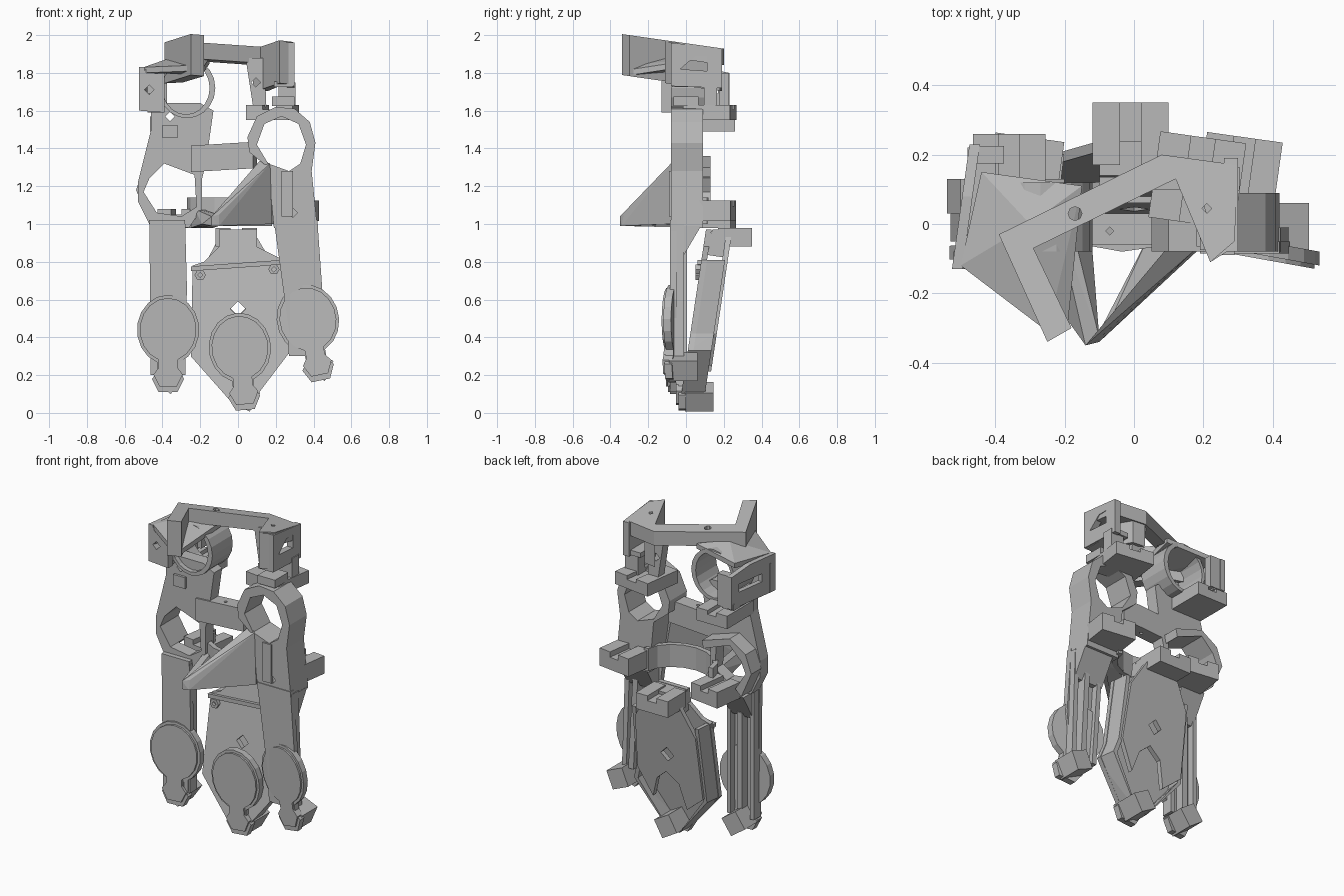
import bpy, bmesh, math
from mathutils import Matrix, Euler, Vector

cube = bpy.data.objects.get("Cube")
if cube:
    bpy.data.objects.remove(cube, do_unlink=True)

GREY = (.48, .48, .48, 1)
grey = bpy.data.materials.new("plain grey")
grey.use_nodes = True
grey.diffuse_color = GREY
grey.node_tree.nodes["Principled BSDF"].inputs["Base Color"].default_value = GREY

AXES = {
    "x": Matrix(((0, 0, 1), (1, 0, 0), (0, 1, 0))).to_4x4(),
    "y": Matrix(((1, 0, 0), (0, 0, 1), (0, 1, 0))).to_4x4(),
    "z": Matrix.Identity(4),
}


def finish(name, bm):
    bmesh.ops.recalc_face_normals(bm, faces=bm.faces)
    mesh = bpy.data.meshes.new(name)
    bm.to_mesh(mesh)
    bm.free()
    mesh.materials.append(grey)
    obj = bpy.data.objects.new(name, mesh)
    bpy.context.collection.objects.link(obj)
    return obj


def plate(name, outline, low, high, holes=(), axis="y", warp=None):
    """Outline with holes, extruded from low to high along an axis."""
    bm = bmesh.new()
    edges = []
    for loop in [outline, *holes]:
        verts = [bm.verts.new((a, b, low)) for a, b in loop]
        edges += [bm.edges.new((v, verts[i - 1])) for i, v in enumerate(verts)]
    bmesh.ops.triangle_fill(bm, use_beauty=True, use_dissolve=False, edges=edges)
    faces = bm.faces[:]
    grown = bmesh.ops.extrude_face_region(bm, geom=faces, use_keep_orig=True)
    for item in grown["geom"]:
        if isinstance(item, bmesh.types.BMVert):
            item.co.z = high
    bmesh.ops.transform(bm, matrix=AXES[axis], verts=bm.verts)
    if warp:
        for v in bm.verts:
            v.co += Vector(warp(v.co))
    return finish(name, bm)


def hull(name, points):
    bm = bmesh.new()
    for p in points:
        bm.verts.new(p)
    bmesh.ops.convex_hull(bm, input=bm.verts)
    return finish(name, bm)


def box(name, center, size, turn=(0, 0, 0)):
    bm = bmesh.new()
    rot = Euler([math.radians(t) for t in turn]).to_matrix().to_4x4()
    place = Matrix.Translation(center) @ rot @ Matrix.Diagonal((*size, 1))
    bmesh.ops.create_cube(bm, size=1, matrix=place)
    return finish(name, bm)


def ellipse(cx, cy, rx, ry, count=16, start=0, sweep=360):
    steps = [math.radians(start + sweep * i / count) for i in range(count)]
    return [(cx + rx * math.cos(t), cy + ry * math.sin(t)) for t in steps]


def diamond(x, z, r=.025):
    return ellipse(x, z, r, r, 4)


def clip(name, x, z, w, h, back, front, turn=0):
    """Grooved mounting clip that reaches backwards."""
    g, d = w * .14, h * .3
    profile = [(-w/2, -h/2), (w/2, -h/2), (w/2, h/2), (g, h/2), (g, h/2 - d),
               (-g, h/2 - d), (-g, h/2), (-w/2, h/2)]
    obj = plate(name, profile, front - back, 0)
    obj.location = (x, back, z)
    obj.rotation_euler.z = math.radians(turn)
    return obj


def finger_pad(name, x, y, z, tilt, lean):
    """Oval pad with a stem, a raised face and a slanted side."""
    oval = ellipse(0, 0, .165, .185, 17, -70, 340)
    stem = [(-.055, -.22), (-.085, -.26), (-.05, -.33),
            (.05, -.33), (.085, -.26), (.055, -.22)]
    c, s = math.cos(math.radians(tilt)), math.sin(math.radians(tilt))
    for layer, scale, near in (("rim", 1, -.01), ("face", .91, -.022)):
        pts = [(x + scale * (a * c - b * s), z + scale * (a * s + b * c))
               for a, b in oval + stem]
        plate(f"{name}_{layer}", pts, y + near, y + .03,
              warp=lambda p: (0, lean * (p.x - x), 0))


# Right-hand column with its polygonal lower opening
plate("right_column", [(-.46, .2), (-.29, .2), (-.27, .65), (-.28, 1.02), (-.47, 1.02)],
      -.08, -.05)
for x in (-.45, -.29):
    box("right_column_rib", (x, -.04, .6), (.025, .07, .8))
box("right_column_rod", (-.37, -.03, .55), (.035, .07, .6))
opening = [(-.5, 1.17), (-.47, 1.24), (-.39, 1.32), (-.23, 1.26),
           (-.22, 1.09), (-.3, 1.04), (-.43, 1.06)]
plate("right_frame", [(-.47, 1), (-.26, .98), (-.19, 1.08), (-.19, 1.24), (-.17, 1.32),
      (-.13, 1.6), (-.2, 1.64), (-.46, 1.64), (-.46, 1.5), (-.53, 1.22), (-.53, 1.12)],
      -.05, .03, [opening, diamond(-.36, 1.57)])
plate("right_opening_wall", [(-.47, 1.02), (-.54, 1.18), (-.5, 1.29), (-.39, 1.36),
      (-.2, 1.3), (-.21, 1.25)] + opening[3::-1] + opening[:-2:-1], .03, .13)
box("right_frame_boss", (-.36, -.04, 1.49), (.08, .05, .07))

# Upper right tube and side clip
plate("right_tube", ellipse(-.27, 1.72, .15, .16, 20), -.08, .12,
      [ellipse(-.275, 1.72, .125, .14, 20)])
plate("side_clip", [(-.13, 1.6), (.23, 1.6), (.23, 1.8), (.08, 1.83), (-.13, 1.83)],
      -.525, -.495, [[(-.02, 1.69), (.17, 1.69), (.17, 1.74), (-.02, 1.74)]], "x",
      lambda p: (.14 * (p.y + .13), 0, 0))
plate("side_clip_front", [(-.52, 1.6), (-.39, 1.59), (-.39, 1.84), (-.48, 1.83),
      (-.52, 1.78)], -.13, -.08, [diamond(-.47, 1.71)])
box("side_clip_back", (-.42, .2, 1.7), (.09, .05, .2))
box("side_clip_floor", (-.44, .05, 1.61), (.08, .34, .04))
hull("arm_gusset", [(x, y, z + t) for t in (0, .03) for x, y, z in (
     (-.44, .15, 1.82), (-.15, .11, 1.85), (-.5, -.12, 1.8), (-.25, -.31, 1.81),
     (-.19, -.28, 1.79), (-.3, -.0, 1.87))])

# Sloping top bar with one long arm and a boxed end
def slope(p):
    return 0, 0, -.143 * p.y


plate("top_bar", [(-.39, -.03), (.08, .2), (.3, .17), (.29, -.05), (.22, -.11),
      (.12, .13), (-.29, -.07)], 1.87, 1.957,
      [ellipse(-.17, .03, .02, .02, 8), diamond(.21, .045, .014)], "z", slope)
plate("top_arm", [(-.39, -.03), (-.25, -.34), (-.18, -.3), (-.29, -.07)],
      1.74, 1.957, axis="z", warp=slope)
plate("top_block_inner_wall", [(.08, .19), (.12, .13), (.22, -.11), (.25, -.09), (.16, .18)],
      1.73, 1.95, axis="z", warp=slope)
plate("top_block_front_wall", [(.22, -.11), (.3, -.06), (.28, -.03), (.2, -.06)],
      1.73, 1.95, axis="z", warp=slope)
plate("top_block_outer_wall", [(-.08, 1.73), (.19, 1.72), (.19, 1.93), (-.08, 1.96)],
      .26, .3, [[(-.03, 1.82), (.11, 1.81), (.11, 1.89), (.05, 1.89)]], "x")
box("top_block_floor", (.24, .05, 1.74), (.1, .25, .03))
plate("top_link", [(.08, 1.62), (.15, 1.62), (.14, 1.88), (.04, 1.88)], .1, .16,
      [diamond(.095, 1.75)])
box("top_post", (.26, .13, 1.67), (.09, .07, .16))
box("top_post_front", (.24, .0, 1.65), (.12, .13, .05))

# Left-hand column and its round eye
plate("left_column", [(.29, .3), (.42, .3), (.45, .6), (.42, 1.02), (.19, 1.02), (.24, .65)],
      -.085, -.05)
for x, lean in ((.26, 4), (.42, 2)):
    box("left_column_rib", (x, -.045, .65), (.03, .07, .7), (0, -lean, 0))
box("left_column_rod", (.36, -.03, .6), (.035, .07, .6), (0, -3, 0))
plate("left_frame", [(.19, .98), (.42, .98), (.39, 1.28), (.41, 1.43), (.38, 1.54),
      (.3, 1.61), (.2, 1.62), (.1, 1.57), (.05, 1.46), (.06, 1.38), (.16, 1.3)],
      -.08, .09, [[(.1, 1.42), (.14, 1.53), (.23, 1.57), (.32, 1.53), (.36, 1.42),
      (.33, 1.32), (.27, 1.28), (.16, 1.32)], diamond(.29, 1.06)])
box("left_frame_strip", (.26, -.08, 1.16), (.06, .02, .24))

# Tapered steps where the thin columns meet the deep frames
for name, near, far in (("right", -.45, -.29), ("left", .22, .42)):
    hull(f"{name}_column_taper", [(x, y, z) for x in (near, far) for y, z in
         ((-.06, .82), (-.02, .82), (-.06, .99), (.08, .99))])

# Cross bar and curved web between the columns
plate("cross_bar", [(-.25, -.06), (.08, -.06), (.1, .03), (-.23, .03)], 1.29, 1.43,
      [diamond(-.07, -.02, .012)], "z", lambda p: (0, 0, .06 * p.x))
arc = ellipse(-.03, .12, .24, .2, 9, 180, 200)
inner = ellipse(-.03, .12, .21, .17, 9, 180, 200)
plate("curved_web", arc + inner[::-1], 1, 1.14, axis="z")

# Hollow forward wedge
tip = [(-.14, -.35, .99), (-.1, -.34, .99), (-.14, -.35, 1.04), (-.1, -.33, 1.05)]
hull("wedge_left_wall", tip + [(-.19, -.28, 1), (-.25, .05, .98), (-.13, .05, .98),
     (-.23, .04, 1.08), (-.19, .04, 1.08)])
hull("wedge_right_wall", tip + [(.18, -.08, 1), (.18, -.04, 1),
     (.17, -.08, 1.32), (.12, -.04, 1.34)])
hull("wedge_base", [(-.11, -.33, .99), (-.06, -.26, 1.01), (.18, -.04, .99),
     (.18, .02, 1.01), (.04, -.04, 1.01)])

# Leaning palm: front sheet, side rims and an arched back shell
LEAN = .15


def lean_back(p):
    return 0, LEAN * (p.z - .4), 0


side = [(.24, .81), (.25, .42), (.28, .33), (.06, .04), (-.02, .04), (-.25, .3), (-.24, .78)]
plate("palm_sheet", side + [(-.18, .8), (-.1, .88), (-.1, .97), (.1, .97), (.1, .88)],
      .02, .05, [diamond(0, .55, .04)], warp=lean_back)
for a, b in zip(side, side[1:]):
    hull("palm_rim", [(x * k, y + LEAN * (z - .4), z) for x, z in (a, b)
         for k, y in ((1, .02), (.9, .02), (.94, .145), (.84, .145))])
plate("palm_back", [(.1, .93), (.2, .76), (.22, .42), (.13, .25), (.09, .38), (.02, .44),
      (-.06, .38), (-.1, .22), (-.22, .32), (-.21, .72), (-.1, .93)],
      .13, .16, [diamond(0, .56, .045)], warp=lean_back)
box("palm_top_ridge", (-.01, .075, .78), (.48, .03, .025), (0, -4, 0))
for x, z in ((-.2, .73), (.19, .76)):
    plate("palm_bolt", ellipse(x, z, .03, .03, 6), .05, .1, [diamond(x, z, .014)])
hull("palm_neck", [(x, y, z) for x in (-.1, .1) for y, z in
     ((.09, .84), (.22, .82), (.14, .97), (.24, .97))])

# Mounting clips on the back
clip("palm_clip", -.01, .93, .22, .1, .35, .17)
clip("right_lower_clip", -.3, 1.03, .2, .1, .25, .06, -8)
clip("right_upper_clip", -.36, 1.53, .21, .08, .26, .0)
clip("left_lower_clip", .32, 1.07, .22, .11, .25, .05, -8)
clip("left_upper_clip", .2, 1.59, .25, .08, .25, .0, -8)

# Finger pads and the square feet behind their stems
for name, x, y, z, tilt, lean, foot in (
        ("right", -.37, -.08, .44, 0, .08, (-.37, -.01, .18)),
        ("middle", .01, -.03, .345, 5, 0, (.04, .07, .085)),
        ("left", .37, -.08, .495, 12, -.18, (.43, -.015, .245))):
    finger_pad(f"{name}_pad", x, y, z, tilt, lean)
    box(f"{name}_foot", foot, (.115, .15, .115), (0, 35 - tilt, 0))
